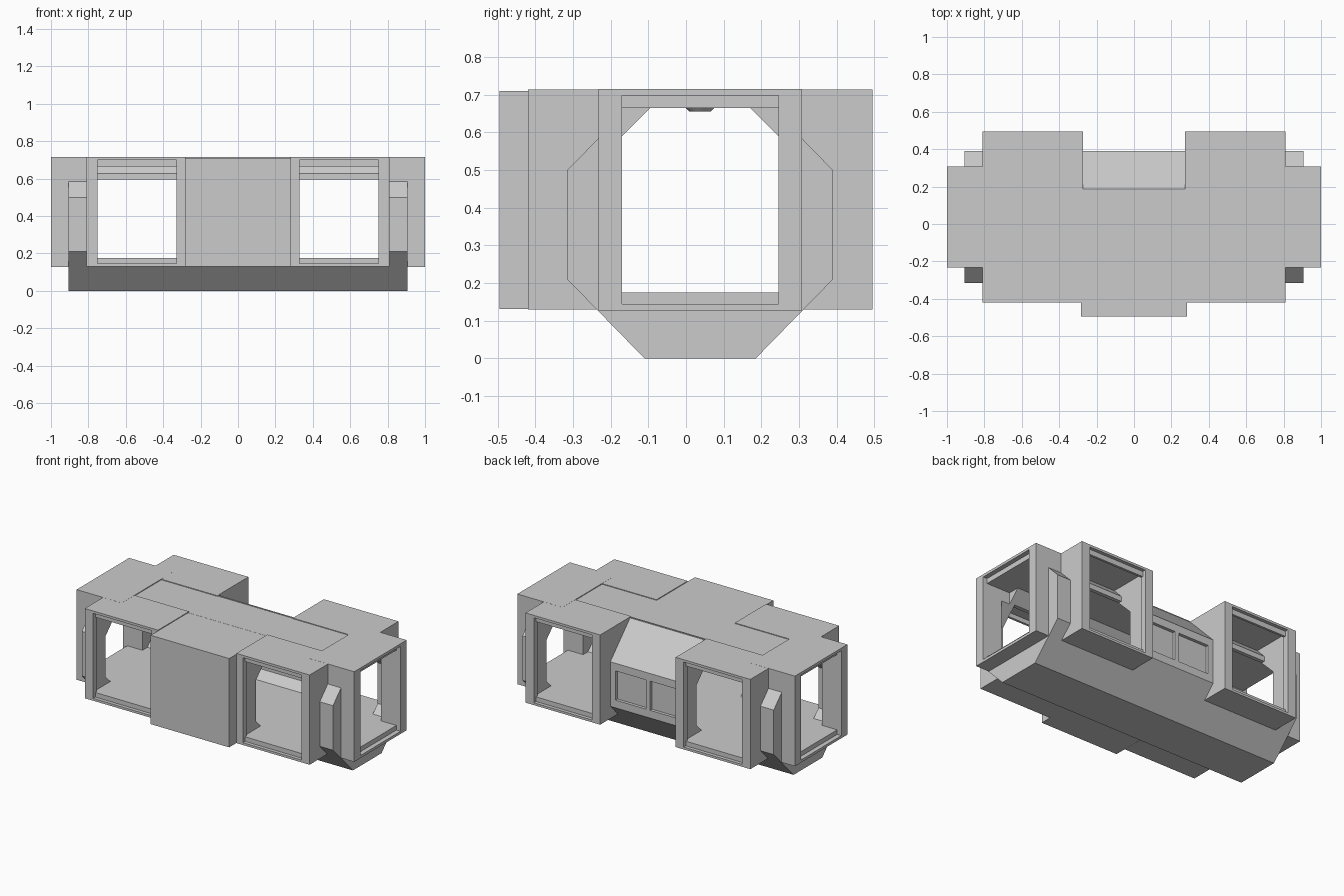
import bpy, bmesh

if "Cube" in bpy.data.objects:
    bpy.data.objects.remove(bpy.data.objects["Cube"])

CY = 0.0375  # symmetry plane of the hull in y


def prism(name, pts, x0, x1):
    """Extrude a (y, z) profile along x."""
    bm = bmesh.new()
    a = [bm.verts.new((x0, y, z)) for y, z in pts]
    b = [bm.verts.new((x1, y, z)) for y, z in pts]
    bm.faces.new(a)
    bm.faces.new(b[::-1])
    n = len(pts)
    for i in range(n):
        j = (i + 1) % n
        bm.faces.new((a[i], b[i], b[j], a[j]))
    bmesh.ops.recalc_face_normals(bm, faces=bm.faces)
    me = bpy.data.meshes.new(name)
    bm.to_mesh(me)
    bm.free()
    ob = bpy.data.objects.new(name, me)
    bpy.context.collection.objects.link(ob)
    return ob


def box(name, x0, x1, y0, y1, z0, z1):
    x0, x1 = sorted((x0, x1))
    y0, y1 = sorted((y0, y1))
    return prism(name, [(y0, z0), (y1, z0), (y1, z1), (y0, z1)], x0, x1)


def combine(target, tool, op):
    """Apply a boolean and remove the helper."""
    m = target.modifiers.new("bool", 'BOOLEAN')
    m.operation, m.solver, m.object = op, 'EXACT', tool
    bpy.context.view_layer.objects.active = target
    bpy.ops.object.modifier_apply(modifier=m.name)
    bpy.data.objects.remove(tool, do_unlink=True)


def mirrored(half):
    """Close a half profile by mirroring it about the hull centre."""
    return [(CY + y, z) for y, z in half] + [(CY - y, z) for y, z in reversed(half)]


# octagonal hull
hull = prism("station_hull", mirrored(
    [(0.1475, 0), (0.3525, 0.21), (0.3525, 0.5), (0.1475, 0.71)]), -0.905, 0.905)

# end ports, side pods, front alcove and roof rail
solids = [box("front_alcove", -0.283, 0.283, -0.495, -0.05, 0.131, 0.7095),
          box("roof_rail", -0.3, 0.3, 0.18, 0.187, 0.6, 0.714)]
for s in (-1, 1):
    solids.append(box("end_port", s * 0.675, s, CY - 0.27, CY + 0.27, 0.128, 0.715))
    for t, xin in ((-1, 0.282), (1, 0.272)):
        solids.append(box("side_pod", s * xin, s * 0.81, CY + t * 0.1375,
                          CY + t * 0.4575, 0.13, 0.7145))
for ob in solids:
    combine(hull, ob, 'UNION')

# main room above the floor
cuts = [prism("room_cutter", mirrored(
    [(0.2575, 0.175), (0.3075, 0.225), (0.3075, 0.49), (0.1325, 0.665)]), -0.86, 0.86)]

# alcove interior
cuts.append(box("alcove_cutter", -0.24, 0.24, -0.46, -0.1, 0.175, 0.595))

for s in (-1, 1):
    # end doorway with a stepped frame
    cuts.append(box("end_recess", s * 0.97, s * 1.1, CY - 0.2075, CY + 0.2075, 0.145, 0.698))
    cuts.append(box("end_door", s * 0.8, s * 1.05, CY - 0.2075, CY + 0.2075, 0.175, 0.665))
    for t in (-1, 1):
        # vestibule, leaving the sloped hull lintel hanging inside
        prof = [(0.42, 0.175), (0.1, 0.175), (0.1, 0.595), (0.2275, 0.595),
                (0.2275, 0.628), (0.165, 0.694), (0.42, 0.694)]
        cuts.append(prism("vestibule", [(CY + t * y, z) for y, z in prof],
                          *sorted((s * 0.318, s * 0.765))))
        # stepped side doorway
        cuts.append(box("side_recess", s * 0.33, s * 0.75, CY + t * 0.435,
                        CY + t * 0.55, 0.145, 0.699))
        cuts.append(box("side_door", s * 0.33, s * 0.75, CY + t * 0.4,
                        CY + t * 0.5, 0.175, 0.665))
    # rear window recess
    cuts.append(box("window_recess", s * 0.015, s * 0.235, 0.37, 0.45, 0.26, 0.45))
for ob in cuts:
    combine(hull, ob, 'DIFFERENCE')

# shallow round ceiling lights
for i, x in enumerate((-0.54, 0, 0.54)):
    bpy.ops.mesh.primitive_cone_add(vertices=24, radius1=0.028, radius2=0.04, depth=0.012,
                                    location=(x, CY, 0.661))
    bpy.context.object.name = "ceiling_light_%d" % (i + 1)
